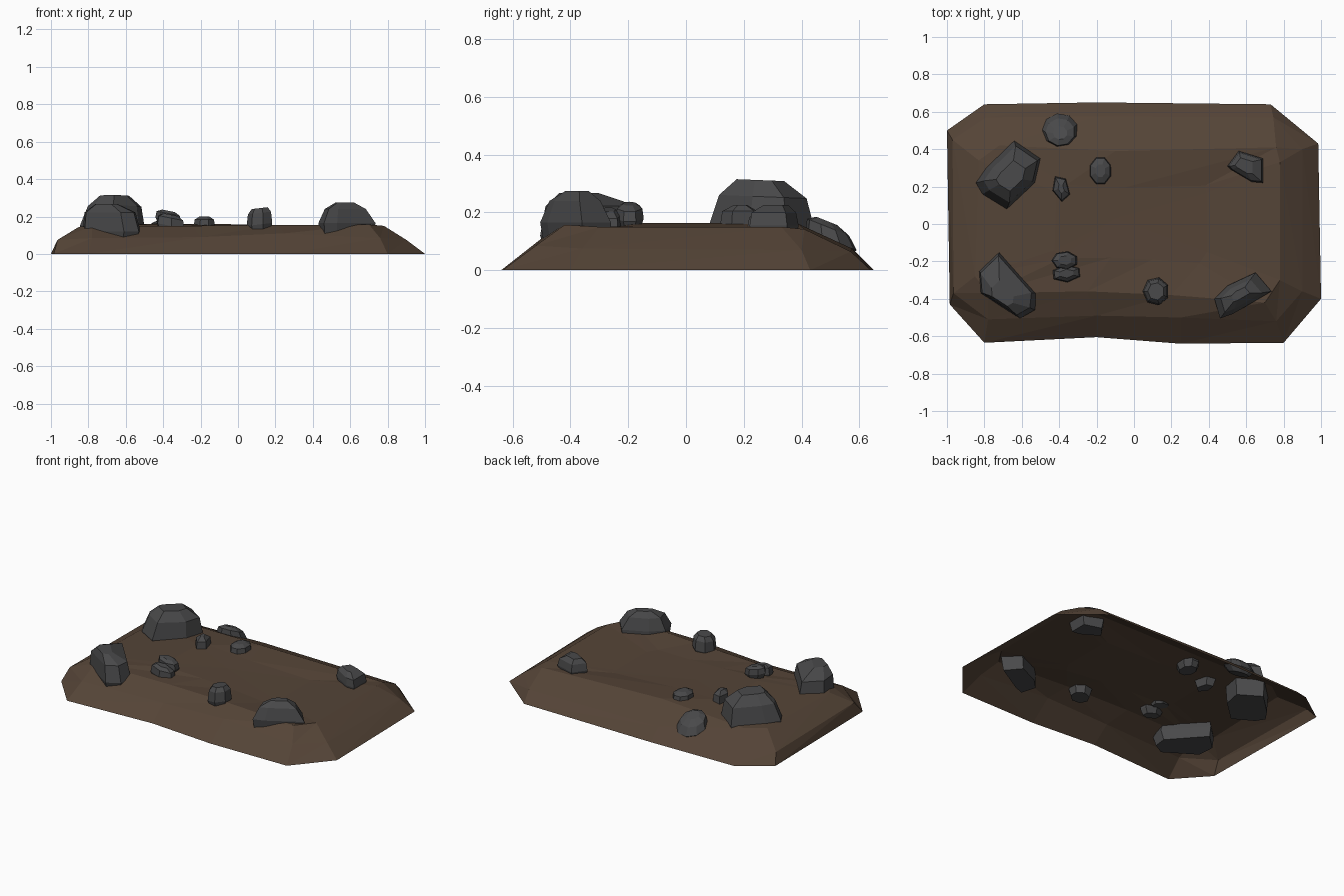
import bpy, bmesh, math
from mathutils import Vector

if "Cube" in bpy.data.objects:
    bpy.data.objects.remove(bpy.data.objects["Cube"])


def material(name, rgb):
    m = bpy.data.materials.new(name)
    m.diffuse_color = (*rgb, 1)
    m.use_nodes = True
    m.node_tree.nodes["Principled BSDF"].inputs["Base Color"].default_value = m.diffuse_color
    return m


SOIL = material("brown soil", (0.09, 0.058, 0.038))
STONE = material("dark grey stone", (0.066, 0.066, 0.068))


def finish(bm, name, mat):
    me = bpy.data.meshes.new(name)
    bm.to_mesh(me)
    bm.free()
    me.materials.append(mat)
    ob = bpy.data.objects.new(name, me)
    bpy.context.collection.objects.link(ob)
    return ob


# Ground mound: open-bottomed shell from foot, slope and crest rings
foot = [(-.8, -.635, 0), (-.2, -.605, 0), (.25, -.64, 0), (.8, -.635, 0),
        (1, -.4, 0), (.985, .43, 0), (.73, .64, 0), (-.2, .65, 0),
        (-.8, .64, 0), (-1, .5, 0), (-.985, -.43, 0)]
slope = [(-.78, -.51, .085), (-.2, -.49, .09), (.25, -.5, .11), (.76, -.52, .085),
         (.9, -.36, .075), (.9, .4, .07), (.745, .57, .065), (-.2, .575, .075),
         (-.79, .57, .065), (-.97, .45, .065), (-.965, -.37, .075)]
crest = [(-.78, -.37, .15), (-.25, -.36, .15), (.2, -.38, .155), (.7, -.42, .157),
         (.78, -.3, .15), (.78, .33, .15), (.76, .41, .142), (-.1, .39, .16),
         (-.72, .42, .143), (-.83, .34, .145), (-.85, -.28, .145)]
# The inner ground dips gently towards the right
hollow = [(x * .5, y * .5, .146 - .02 * x) for x, y, z in crest]

bm = bmesh.new()
rings = [[bm.verts.new(p) for p in ring] for ring in (foot, slope, crest, hollow)]
n = len(foot)
for lo, hi in zip(rings, rings[1:]):
    for i in range(n):
        j = (i + 1) % n
        bm.faces.new((lo[i], lo[j], hi[j]))
        bm.faces.new((lo[i], hi[j], hi[i]))
mid = bm.verts.new((-.1, .03, .147))
for i in range(n):
    bm.faces.new((rings[-1][i], rings[-1][(i + 1) % n], mid))
finish(bm, "ground_mound", SOIL)


# Rocks: hull of a footprint scaled at several heights, optionally tilted
def rock(name, outline, levels, tilt_y=0, tilt_x=0):
    c = sum((Vector(p) for p in outline), Vector((0, 0))) / len(outline)
    bm = bmesh.new()
    for z, s, dx, dy in levels:
        for p in outline:
            q = c + (Vector(p) - c) * s + Vector((dx, dy))
            bm.verts.new((q.x, q.y, z + tilt_y * (q.y - c.y) + tilt_x * (q.x - c.x)))
    res = bmesh.ops.convex_hull(bm, input=bm.verts[:])
    junk = {v for v in res["geom_interior"] + res["geom_unused"]
            if isinstance(v, bmesh.types.BMVert)}
    bmesh.ops.delete(bm, geom=list(junk), context='VERTS')
    bmesh.ops.recalc_face_normals(bm, faces=bm.faces[:])
    finish(bm, name, STONE)


def oval(x, y, rx, ry, turn=0, sides=8):
    pts = []
    t = math.radians(turn)
    for i in range(sides):
        a = 2 * math.pi * (i + .5) / sides
        u, v = rx * math.cos(a), ry * math.sin(a)
        pts.append((x + u * math.cos(t) - v * math.sin(t),
                    y + u * math.sin(t) + v * math.cos(t)))
    return pts


# Large boulders
rock("boulder_back_left",
     [(-.845, .22), (-.79, .3), (-.64, .445), (-.5, .35), (-.53, .22), (-.68, .08), (-.81, .16)],
     [(.045, .95, 0, 0), (.15, 1, 0, 0), (.255, .83, .015, .005), (.312, .45, .02, 0)],
     tilt_y=-.04)
rock("boulder_front_left",
     [(-.83, -.25), (-.72, -.145), (-.52, -.37), (-.53, -.46), (-.61, -.505), (-.82, -.37)],
     [(.05, .92, 0, .01), (.12, 1, 0, 0), (.222, .88, -.01, 0), (.267, .38, -.03, -.03)])
rock("boulder_front_right",
     [(.43, -.4), (.46, -.505), (.53, -.48), (.735, -.36), (.65, -.26), (.5, -.33)],
     [(.06, .92, 0, .01), (.165, 1, 0, 0), (.24, .72, 0, 0), (.275, .32, .01, .01)])
rock("rock_back_right",
     [(.5, .31), (.56, .39), (.69, .35), (.69, .22), (.63, .225), (.52, .29)],
     [(.085, .85, 0, 0), (.155, 1, 0, 0), (.2, .9, 0, 0), (.226, .5, -.01, .01)])

# Rounded rock resting on the back slope
rock("rock_back_slope", oval(-.395, .502, .096, .09, 0, 9),
     [(.07, .65, 0, 0), (.105, 1, 0, 0), (.145, .82, 0, -.01), (.165, .4, 0, -.015)],
     tilt_y=-.4)

# Small stones: centre, radii, turn, sides, base, top, crown width, lean
for name, x, y, rx, ry, turn, sides, z0, z1, crown, lean in [
        ("stone_back_middle", -.18, .285, .062, .079, 0, 8, .11, .2, .45, 0),
        ("stone_back_pointed", -.39, .19, .047, .074, 15, 5, .11, .225, .35, 0),
        ("stone_lower", -.36, -.265, .083, .047, 5, 6, .11, .21, .5, -.2),
        ("stone_upper", -.37, -.195, .072, .05, 0, 7, .15, .23, .5, -.2),
        ("stone_front", .118, -.36, .072, .076, 0, 7, .1, .245, .62, .12)]:
    rock(name, oval(x, y, rx, ry, turn, sides),
         [(z0 + (z1 - z0) * t, s, 0, 0)
          for t, s in ((0, .78), (.4, 1), (.82, .9), (1, crown))], tilt_x=lean)
